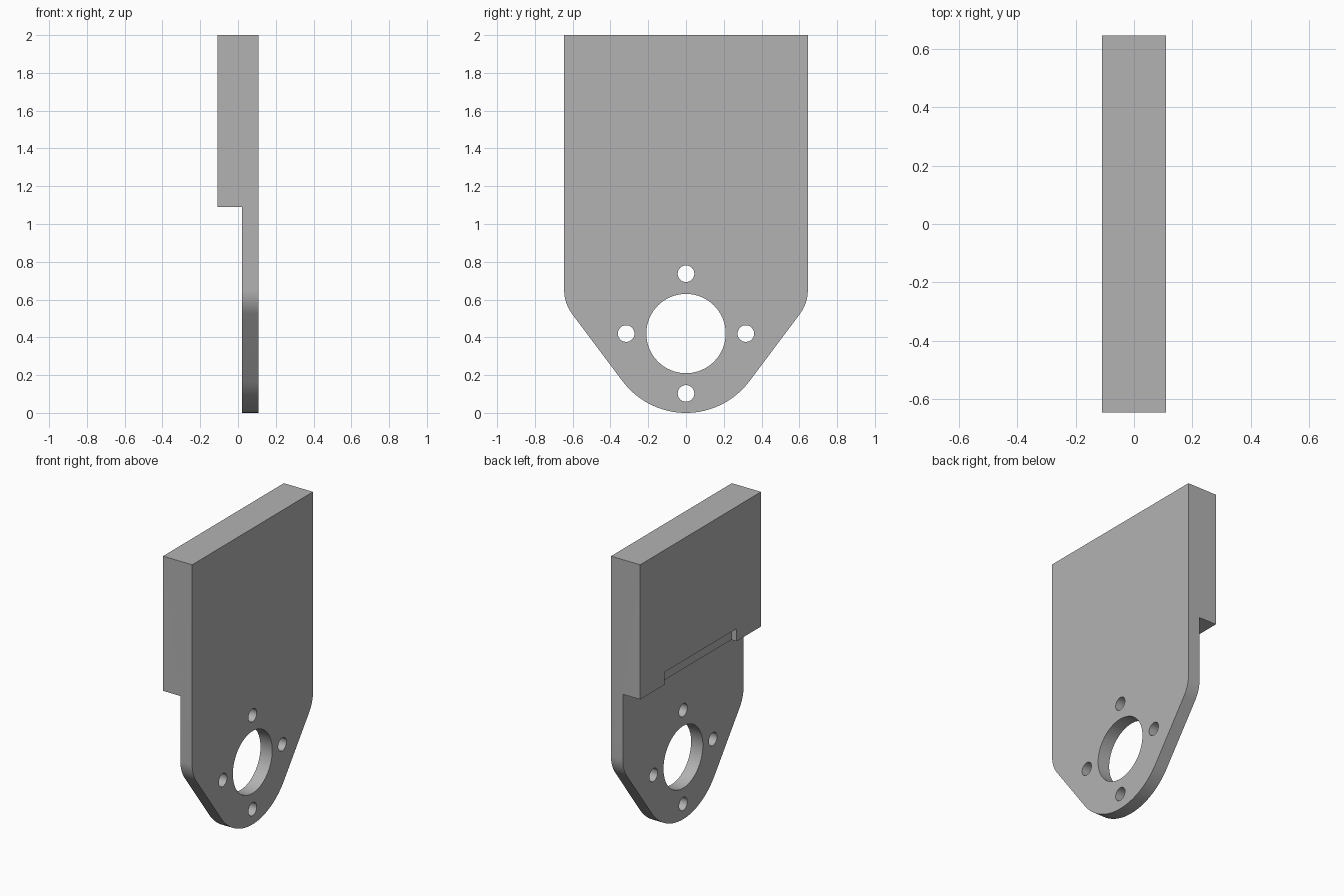
import bpy, bmesh
from math import sin, cos, pi, atan2, radians
from mathutils import Matrix

cube = bpy.data.objects.get("Cube")
if cube:
    bpy.data.objects.remove(cube, do_unlink=True)

HALF_T, HALF_W, TOP = 0.109, 0.645, 2.0
STEP_X, STEP_Z = 0.021, 1.09
HUB_Z, HUB_R, FILLET = 0.42, 0.42, 0.21
TILT = atan2(0.6, 0.8)

grey = bpy.data.materials.new("plain grey")
grey.use_nodes = True
colour = (0.45, 0.45, 0.45, 1)
grey.diffuse_color = colour
grey.node_tree.nodes["Principled BSDF"].inputs["Base Color"].default_value = colour


def finish(name, bm):
    bmesh.ops.recalc_face_normals(bm, faces=bm.faces)
    mesh = bpy.data.meshes.new(name)
    bm.to_mesh(mesh)
    bm.free()
    mesh.materials.append(grey)
    obj = bpy.data.objects.new(name, mesh)
    bpy.context.collection.objects.link(obj)
    return obj


def arc(cy, cz, r, a0, a1, n):
    return [(cy + r * cos(a0 + (a1 - a0) * i / n),
             cz + r * sin(a0 + (a1 - a0) * i / n)) for i in range(n + 1)]


def box(name, x0, x1, y0, y1, z0, z1):
    bm = bmesh.new()
    place = Matrix.Translation(((x0 + x1) / 2, (y0 + y1) / 2, (z0 + z1) / 2))
    scale = Matrix.Diagonal((x1 - x0, y1 - y0, z1 - z0, 1))
    bmesh.ops.create_cube(bm, size=1, matrix=place @ scale)
    return finish(name, bm)


def drill(name, y, z, r, sides):
    bm = bmesh.new()
    bmesh.ops.create_cone(bm, cap_ends=True, segments=sides, radius1=r, radius2=r, depth=1,
                          matrix=Matrix.Translation((0, y, z)) @ Matrix.Rotation(pi / 2, 4, 'Y'))
    return finish(name, bm)


# Outline of one half: round nose, tangent slope, rounded shoulder, straight side
slope_run = (HALF_W - HUB_R * cos(TILT)) / sin(TILT)
corner_z = HUB_Z - HUB_R * sin(TILT) + slope_run * cos(TILT)
shoulder_z = corner_z + FILLET * (1 - cos(TILT)) / sin(TILT)
half = arc(0, HUB_Z, HUB_R, -pi / 2, -TILT, 24)
half += arc(HALF_W - FILLET, shoulder_z, FILLET, -TILT, 0, 12)
half.append((HALF_W, TOP))
outline = half + [(-y, z) for y, z in reversed(half[1:])]

# Full-thickness body
bm = bmesh.new()
face = bm.faces.new([bm.verts.new((-HALF_T, y, z)) for y, z in outline])
grown = bmesh.ops.extrude_face_region(bm, geom=[face])
bmesh.ops.translate(bm, vec=(2 * HALF_T, 0, 0),
                    verts=[v for v in grown["geom"] if isinstance(v, bmesh.types.BMVert)])
body = finish("mounting_bracket", bm)

# Step, relief notch, central bore and four bolt holes
cutters = [
    box("step_cutter", -1, STEP_X, -1, 1, -1, STEP_Z),
    box("notch_cutter", -1, -0.07, -0.384, 0.384, 1, 1.175),
    drill("bore_cutter", 0, HUB_Z, 0.21, 64),
]
for i in range(4):
    a = i * pi / 2
    cutters.append(drill("bolt_hole_cutter", 0.317 * cos(a), HUB_Z + 0.317 * sin(a), 0.044, 32))

bpy.context.view_layer.objects.active = body
body.select_set(True)
for cutter in cutters:
    cutter.hide_render = True
    mod = body.modifiers.new("cut", 'BOOLEAN')
    mod.operation = 'DIFFERENCE'
    mod.solver = 'EXACT'
    mod.object = cutter
    bpy.ops.object.modifier_apply(modifier=mod.name)
    bpy.data.objects.remove(cutter, do_unlink=True)

bpy.ops.object.shade_smooth_by_angle(angle=radians(30))
